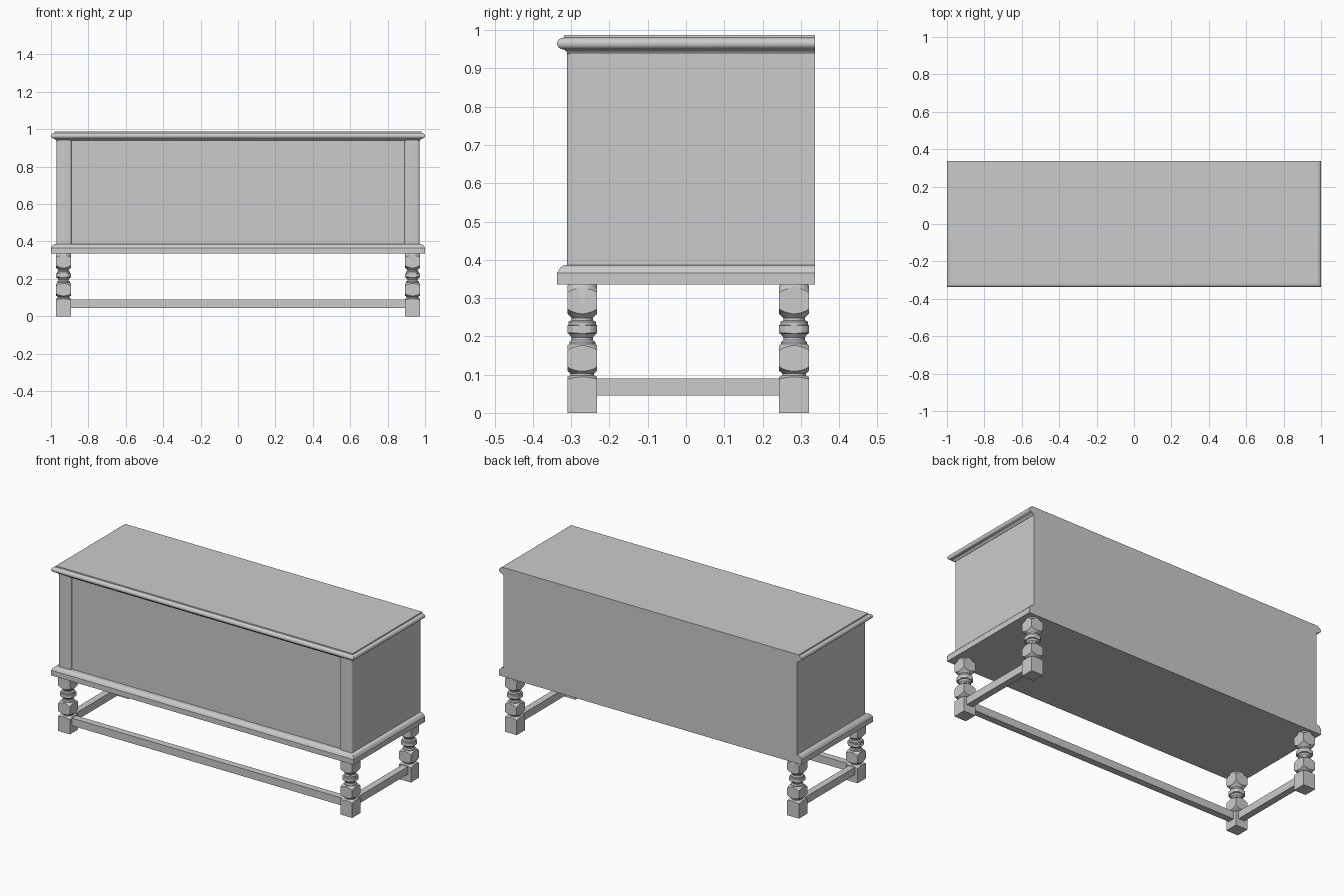
import bpy, bmesh, math
from mathutils import Matrix

cube = bpy.data.objects.get("Cube")
if cube:
    bpy.data.objects.remove(cube, do_unlink=True)

grey = bpy.data.materials.new("plain grey")
grey.use_nodes = True
grey.diffuse_color = (0.6, 0.6, 0.6, 1)
grey.node_tree.nodes["Principled BSDF"].inputs["Base Color"].default_value = (0.6, 0.6, 0.6, 1)

BACK = 0.337


def finish(name, bm, smooth=True):
    bmesh.ops.recalc_face_normals(bm, faces=bm.faces)
    mesh = bpy.data.meshes.new(name)
    bm.to_mesh(mesh)
    bm.free()
    mesh.materials.append(grey)
    obj = bpy.data.objects.new(name, mesh)
    bpy.context.collection.objects.link(obj)
    if smooth:
        shade(obj)
    return obj


def shade(obj):
    bpy.ops.object.select_all(action="DESELECT")
    obj.select_set(True)
    bpy.context.view_layer.objects.active = obj
    bpy.ops.object.shade_smooth_by_angle(angle=math.radians(32))


def box(name, x, y, z, round_edges=None):
    """Box from (min, max) ranges; round_edges picks edges to round over."""
    bm = bmesh.new()
    size = [b - a for a, b in (x, y, z)]
    mid = [(a + b) / 2 for a, b in (x, y, z)]
    bmesh.ops.create_cube(bm, size=1, matrix=Matrix.Translation(mid) @ Matrix.Diagonal((*size, 1)))
    if round_edges:
        edges = [e for e in bm.edges if round_edges(e)]
        bmesh.ops.bevel(bm, geom=edges, offset=0.011, segments=5, profile=0.5, affect="EDGES")
    return finish(name, bm)


def loft(bm, rings):
    for a, b in zip(rings, rings[1:]):
        n = len(a)
        for i in range(n):
            j = (i + 1) % n
            bm.faces.new((a[i], a[j], b[j], b[i]))
    bm.faces.new(rings[0][::-1])
    bm.faces.new(rings[-1])


def moulded_slab(name, profile):
    """Slab with mitred moulding on front and sides, flush at the back."""
    bm = bmesh.new()
    rings = []
    for inset, z in profile:
        x, front = 1 - inset, -BACK + inset
        corners = ((-x, front), (x, front), (x, BACK), (-x, BACK))
        rings.append([bm.verts.new((px, py, z)) for px, py in corners])
    loft(bm, rings)
    return finish(name, bm)


def arc(cx, cz, rx, rz, start, end, steps=6):
    angles = [math.radians(start + (end - start) * i / steps) for i in range(steps + 1)]
    return [(cx + rx * math.cos(a), cz + rz * math.sin(a)) for a in angles]


# Chest: base, body, front corner strips and lid
moulded_slab("base_moulding", [(0, 0.335), (0, 0.366)] + arc(0.027, 0.366, -0.024, 0.021, 12, 90))
box("chest_body", (-0.97, 0.97), (-0.298, BACK), (0.38, 0.945))
for side, name in ((-1, "right"), (1, "left")):
    box(name + "_corner_strip", sorted((side * 0.97, side * 0.89)), (-0.311, -0.297), (0.38, 0.945),
        lambda e: all(v.co.y < -0.305 for v in e.verts) and abs(e.verts[0].co.z - e.verts[1].co.z) > 0.1)
lid_profile = [(0.028, 0.938), (0.024, 0.945), (0.018, 0.949)]
lid_profile += arc(0.016, 0.965, -0.016, 0.015, -80, 85, 10) + [(0.018, 0.981), (0.019, 0.987)]
moulded_slab("lid", lid_profile)

# Turned leg outline: square where the radius exceeds the post's corners
HALF = 0.039
turning = [(0.07, 0), (0.07, 0.084), (0.039, 0.096), (0.031, 0.1), (0.031, 0.105), (0.038, 0.111)]
turning += arc(0.022, 0.144, 0.041, 0.036, -60, 60, 10)
turning += [(0.034, 0.182), (0.034, 0.187), (0.028, 0.192), (0.028, 0.199), (0.036, 0.209)]
turning += [(0.044, 0.211), (0.044, 0.23), (0.036, 0.232), (0.036, 0.24), (0.028, 0.244), (0.028, 0.25), (0.036, 0.258)]
turning += arc(0.022, 0.295, 0.041, 0.036, -60, 60, 10) + [(0.036, 0.34)]


def leg(name, x, y):
    bm = bmesh.new()
    sides = 32
    rings = [[bm.verts.new((x + r * math.cos(math.tau * i / sides), y + r * math.sin(math.tau * i / sides), z - 0.002))
              for i in range(sides)] for r, z in turning]
    loft(bm, rings)
    cutter = finish("leg_turning_cutter", bm, smooth=False)
    cutter.hide_render = True
    post = box(name, (x - HALF, x + HALF), (y - HALF, y + HALF), (0, 0.337))
    cut = post.modifiers.new("turning", "BOOLEAN")
    cut.operation, cut.solver, cut.object = "INTERSECT", "EXACT", cutter
    bpy.context.view_layer.objects.active = post
    bpy.ops.object.modifier_apply(modifier=cut.name)
    bpy.data.objects.remove(cutter, do_unlink=True)
    shade(post)


LEG_X, FRONT_Y, REAR_Y = 0.933, -0.271, 0.2825
RAIL = (0.045, 0.09)
for side, name in ((-1, "right"), (1, "left")):
    leg("front_" + name + "_leg", side * LEG_X, FRONT_Y)
    leg("rear_" + name + "_leg", side * LEG_X, REAR_Y)
    box(name + "_stretcher", (side * LEG_X - 0.02, side * LEG_X + 0.02), (FRONT_Y + 0.03, REAR_Y - 0.03), RAIL)
box("front_stretcher", (-LEG_X + 0.03, LEG_X - 0.03), (FRONT_Y - 0.02, FRONT_Y + 0.02), RAIL)
